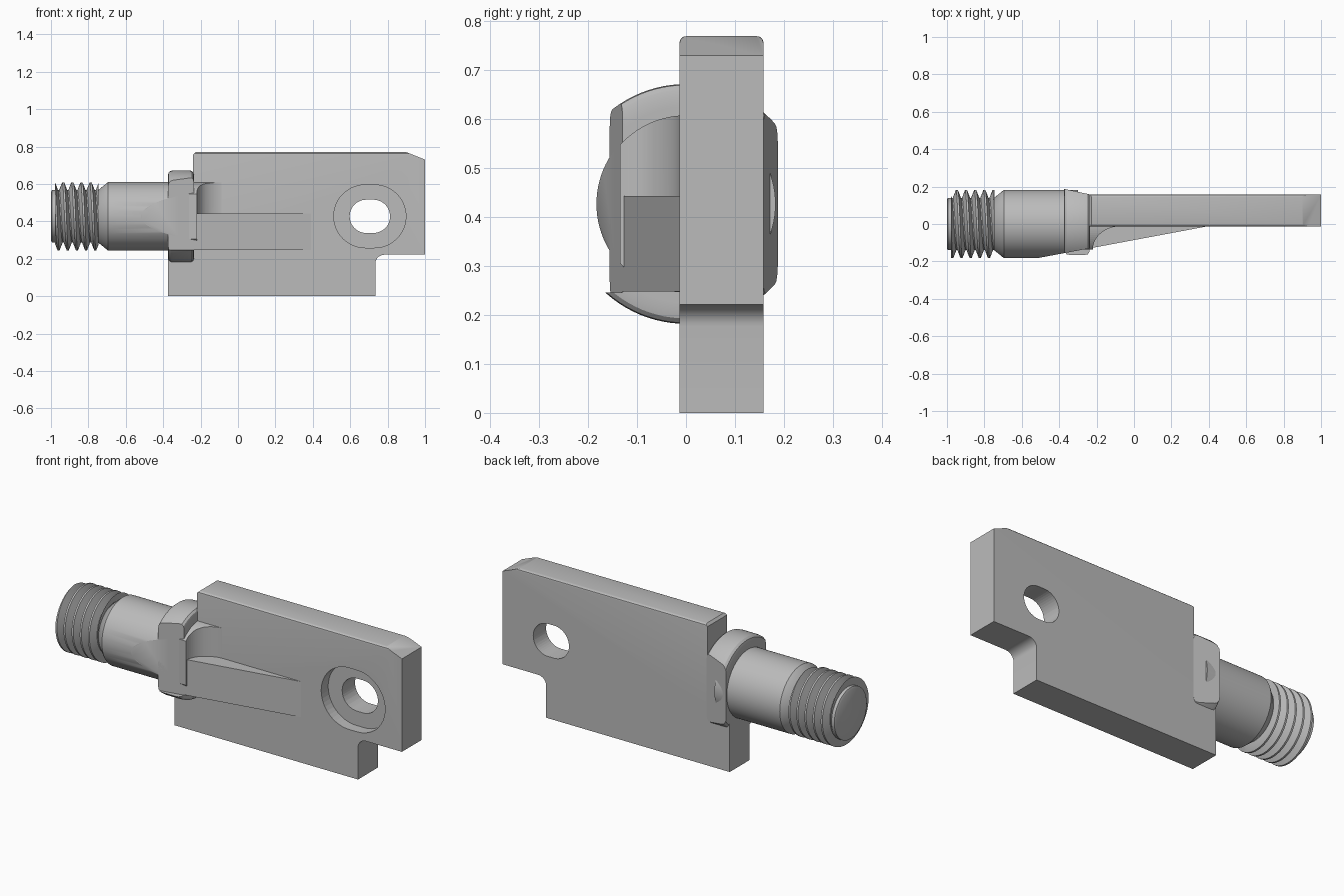
import bpy, bmesh, math
from mathutils import Vector

if "Cube" in bpy.data.objects:
    bpy.data.objects.remove(bpy.data.objects["Cube"])

AXIS_Z = 0.427          # height of the shaft axis
Y0, Y1 = -0.013, 0.158  # plate faces

steel = bpy.data.materials.new("steel grey")
steel.diffuse_color = (0.5, 0.5, 0.5, 1)
steel.use_nodes = True
steel.node_tree.nodes["Principled BSDF"].inputs["Base Color"].default_value = steel.diffuse_color


def finish(bm, name, smooth=True):
    bmesh.ops.recalc_face_normals(bm, faces=bm.faces)
    me = bpy.data.meshes.new(name)
    bm.to_mesh(me)
    bm.free()
    me.materials.append(steel)
    ob = bpy.data.objects.new(name, me)
    bpy.context.collection.objects.link(ob)
    if smooth:
        shade(ob)
    return ob


def activate(ob):
    bpy.ops.object.select_all(action='DESELECT')
    ob.select_set(True)
    bpy.context.view_layer.objects.active = ob


def shade(ob):
    activate(ob)
    bpy.ops.object.shade_smooth_by_angle(angle=math.radians(30))


def prism(points, direction):
    """Extrude a closed 3D outline along a vector."""
    bm = bmesh.new()
    face = bm.faces.new([bm.verts.new(p) for p in points])
    out = bmesh.ops.extrude_face_region(bm, geom=[face])
    verts = [v for v in out['geom'] if isinstance(v, bmesh.types.BMVert)]
    bmesh.ops.translate(bm, verts=verts, vec=direction)
    return bm


def lathe(profile, steps=64):
    """Revolve (x, radius) points about the shaft axis, closed at both ends."""
    bm = bmesh.new()
    rings = []
    for x, r in profile:
        rings.append([bm.verts.new((x, r * math.cos(a), AXIS_Z + r * math.sin(a)))
                      for a in (2 * math.pi * i / steps for i in range(steps))])
    for a, b in zip(rings, rings[1:]):
        for i in range(steps):
            j = (i + 1) % steps
            bm.faces.new((a[i], a[j], b[j], b[i]))
    bm.faces.new(rings[0])
    bm.faces.new(rings[-1])
    return bm


def cut(bm, co, no, fill=True):
    """Remove everything on the side the normal points to."""
    geom = bm.verts[:] + bm.edges[:] + bm.faces[:]
    res = bmesh.ops.bisect_plane(bm, geom=geom, plane_co=co, plane_no=no, clear_outer=True)
    if fill:
        edges = [e for e in res['geom_cut'] if isinstance(e, bmesh.types.BMEdge)]
        bmesh.ops.holes_fill(bm, edges=edges)


def boolean(ob, cutter, op='DIFFERENCE'):
    activate(ob)
    mod = ob.modifiers.new("cut", 'BOOLEAN')
    mod.operation, mod.solver, mod.object = op, 'EXACT', cutter
    bpy.ops.object.modifier_apply(modifier=mod.name)
    bpy.data.objects.remove(cutter)
    shade(ob)


def slot(half_w, half_h, y_a, y_b):
    """Stadium-shaped cutter running along y."""
    pts = []
    for i in range(50):
        side = 1 if i < 25 else -1
        a = -math.pi / 2 + math.pi * (i % 25) / 24 + (0 if side > 0 else math.pi)
        pts.append((0.705 + side * (half_w - half_h) + half_h * math.cos(a), y_a,
                    0.427 + half_h * math.sin(a)))
    return finish(prism(pts, (0, y_b - y_a, 0)), "slot_cutter", False)


def ramp_y(x):
    return -0.013 + 0.187 * (x - 0.39)


def ramp_cutter():
    pts = [(-0.65, -0.35), (-0.65, ramp_y(-0.65)), (-0.15, ramp_y(-0.15)), (-0.15, -0.35)]
    return finish(prism([(x, y, 0.246) for x, y in pts], (0, 0, 0.6)), "ramp_cutter", False)


# plate outline with filleted step at lower right and chamfered upper right corner
outline = [(-0.375, 0), (0.735, 0)]
for i in range(9):
    a = math.pi - math.pi / 2 * i / 8
    outline.append((0.785 + 0.05 * math.cos(a), 0.177 + 0.045 * math.sin(a)))
outline += [(1, 0.222), (1, 0.73), (0.9, 0.77), (-0.228, 0.77), (-0.24, 0.758),
            (-0.24, 0.32), (-0.375, 0.32)]
bm = prism([(x, Y0, z) for x, z in outline], (0, Y1 - Y0, 0))
top = [e for e in bm.edges if all(v.co.z > 0.765 for v in e.verts) and e.calc_length() > 0.5]
bmesh.ops.bevel(bm, geom=top, offset=0.014, segments=3, profile=0.5, affect='EDGES')
plate = finish(bm, "plate")
boolean(plate, slot(0.193, 0.168, -0.1, Y0 + 0.06))
boolean(plate, slot(0.108, 0.089, -0.2, 0.3))

# shaft with tapered shoulder, flattened on the front by the ramp
shaft = finish(lathe([(-0.75, 0.13), (-0.745, 0.142), (-0.695, 0.183), (-0.3, 0.183)], 96), "shaft")
boolean(shaft, ramp_cutter())

# collar with rounded rims, flats on front and back
prof = [(-0.375, 0.2), (-0.375, 0.218), (-0.371, 0.234), (-0.36, 0.243), (-0.345, 0.245),
        (-0.262, 0.245), (-0.247, 0.243), (-0.238, 0.234), (-0.235, 0.22), (-0.235, 0.2)]
bm = lathe(prof, 96)
cut(bm, Vector((0, -0.165, 0)), Vector((0, -1, 0)))
cut(bm, Vector((-0.375, 0.188, 0)), Vector((0.03, 0.14, 0)).normalized())
collar = finish(bm, "collar")
boolean(collar, ramp_cutter())

# concave run-out from the collar into the plate, bounded by the shaft cylinder
pts = [(-0.28, 0.02), (-0.28, -0.135), (-0.22, -0.135)]
for i in range(1, 17):
    a = math.pi - math.pi / 2 * i / 16
    pts.append((-0.07 + 0.15 * math.cos(a), -0.135 + 0.123 * math.sin(a)))
pts.append((-0.07, 0.02))
runout = finish(prism([(x, y, 0.2) for x, y in pts], (0, 0, 0.5)), "run_out")
barrel = finish(lathe([(-0.4, 0.181), (0.1, 0.181)], 96), "barrel_cutter", False)
boolean(runout, barrel, 'INTERSECT')

# tapering rib on the front of the plate
pts = [(-0.3, 0.0), (-0.3, ramp_y(-0.3)), (0.39, Y0), (0.39, 0.0)]
finish(prism([(x, y, 0.248) for x, y in pts], (0, 0, 0.195)), "tapered_rib", False)

# threaded end: core plus helical thread
finish(lathe([(-1, 0.13), (-0.995, 0.14), (-0.74, 0.14)], 64), "thread_core")
PITCH, STEPS = 0.049, 64
section = [(-0.0225, 0.137), (-0.005, 0.182), (0.005, 0.182), (0.0225, 0.137)]
bm = bmesh.new()
rows = []
for k in range(-2, 7):
    for dx, r in section:
        row = []
        for i in range(STEPS + 1):
            a = 2 * math.pi * i / STEPS
            x = -0.947 + PITCH * (k + i / STEPS) + dx
            row.append(bm.verts.new((x, r * math.cos(a), AXIS_Z + r * math.sin(a))))
        rows.append(row)
for a, b in zip(rows, rows[1:]):
    for i in range(STEPS):
        bm.faces.new((a[i], a[i + 1], b[i + 1], b[i]))
bmesh.ops.remove_doubles(bm, verts=bm.verts, dist=0.0002)
cut(bm, Vector((-0.978, 0, 0)), Vector((-1, 0, 0)), False)
cut(bm, Vector((-0.745, 0, 0)), Vector((1, 0, 0)), False)
# close the cut ends down to the core
for x in (-0.978, -0.745):
    rim = [e for e in bm.edges if e.is_boundary and all(abs(v.co.x - x) < 1e-4 for v in e.verts)]
    out = bmesh.ops.extrude_edge_only(bm, edges=rim)
    for v in (g for g in out['geom'] if isinstance(g, bmesh.types.BMVert)):
        d = Vector((0, v.co.y, v.co.z - AXIS_Z)).normalized() * 0.134
        v.co = (x, d.y, AXIS_Z + d.z)
finish(bm, "thread")
